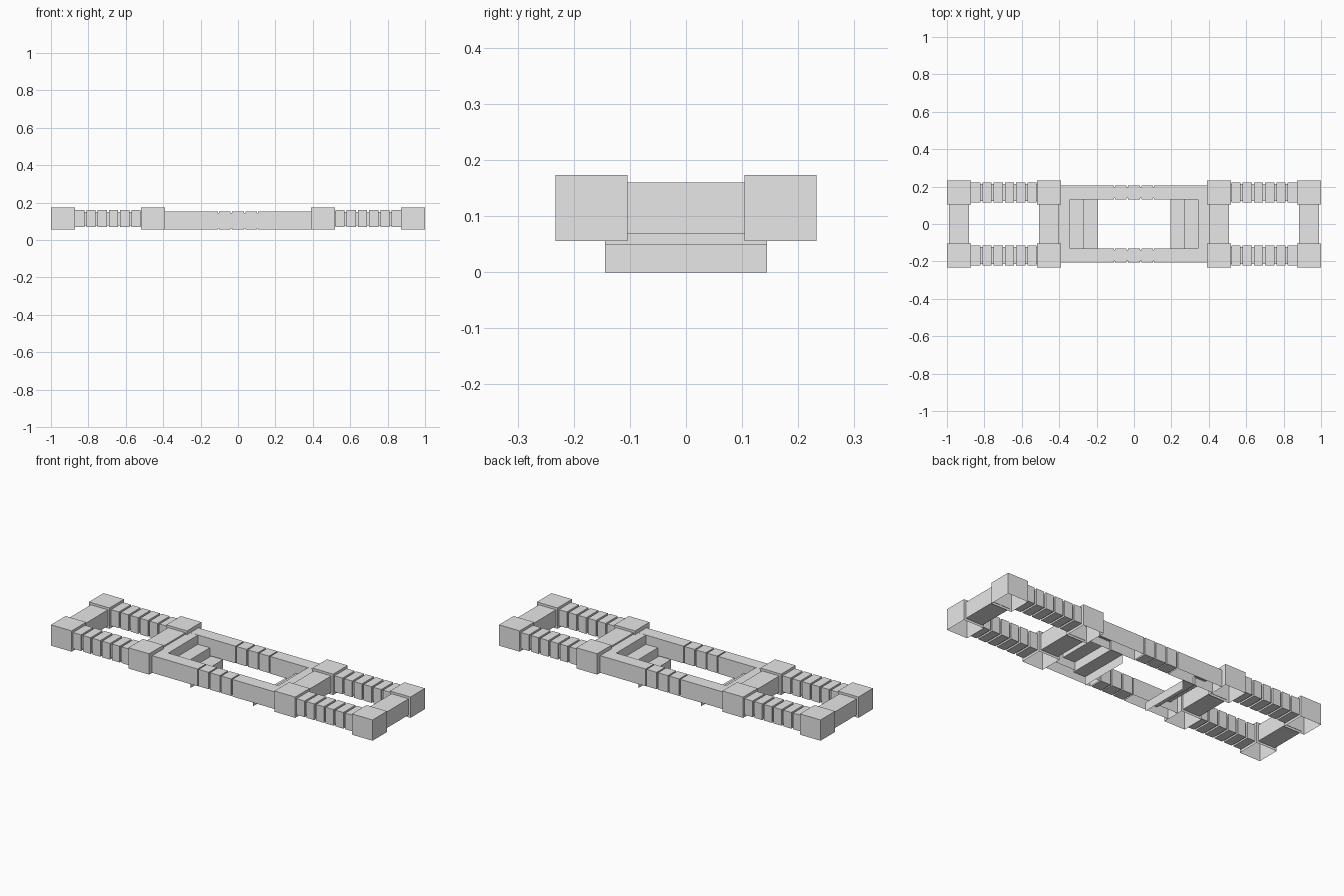
import bpy, bmesh

if "Cube" in bpy.data.objects:
    bpy.data.objects.remove(bpy.data.objects["Cube"])

grey = bpy.data.materials.new("light_grey")
grey.diffuse_color = (0.8, 0.8, 0.8, 1)
grey.use_nodes = True
grey.node_tree.nodes["Principled BSDF"].inputs["Base Color"].default_value = grey.diffuse_color


def finish(name, bm):
    me = bpy.data.meshes.new(name)
    bm.to_mesh(me)
    bm.free()
    me.materials.append(grey)
    ob = bpy.data.objects.new(name, me)
    bpy.context.collection.objects.link(ob)


def box(name, x, y, z, open_bottom=False):
    """Box from (min, max) pairs; optionally hollow from below."""
    bm = bmesh.new()
    bmesh.ops.create_cube(bm, size=1)
    for v in bm.verts:
        v.co = [r[0] + (c + 0.5) * (r[1] - r[0]) for c, r in zip(v.co, (x, y, z))]
    bm.normal_update()
    if open_bottom:
        down = [f for f in bm.faces if f.normal.z < -0.9]
        bmesh.ops.delete(bm, geom=down, context='FACES_ONLY')
    finish(name, bm)


def span(s, a, b):
    """Range mirrored to side s."""
    return tuple(sorted((s * a, s * b)))


for sx in (-1, 1):
    for sy in (-1, 1):
        # Corner and inner posts, open underneath
        for name, a, b in (("end_block", 0.872, 1.0), ("inner_block", 0.39, 0.519)):
            box(name, span(sx, a, b), span(sy, 0.104, 0.233), (0.056, 0.173), True)
        # Ribbed wall between posts: slim core and six ribs
        box("rib_core", span(sx, 0.519, 0.872), span(sy, 0.124, 0.213), (0.078, 0.151))
        for i in range(6):
            a = 0.5205 + i * 0.0602
            box("wall_rib", span(sx, a, a + 0.049), span(sy, 0.115, 0.222), (0.069, 0.16))
        # Plain outer length of the middle wall, open underneath
        box("middle_wall", span(sx, 0.108, 0.392), span(sy, 0.132, 0.205), (0.0555, 0.152), True)

    # Cross walls joining the posts
    box("end_cross_wall", span(sx, 0.882, 0.988), (-0.106, 0.106), (0.069, 0.16))
    box("inner_cross_wall", span(sx, 0.40, 0.507), (-0.106, 0.106), (0.069, 0.16))

    # Folded sheet of steps descending towards the middle
    profile = [(0.402, 0.1515), (0.342, 0.1515), (0.342, 0.1), (0.268, 0.1),
               (0.268, 0.049), (0.194, 0.049), (0.194, 0.0)]
    bm = bmesh.new()
    rows = [[bm.verts.new((sx * x, y, z)) for y in (-0.144, 0.144)] for x, z in profile]
    for p, q in zip(rows, rows[1:]):
        f = [p[0], p[1], q[1], q[0]]
        bm.faces.new(f if sx > 0 else f[::-1])
    bm.normal_update()
    # Treads must face up
    if rows[0][0].link_faces[0].normal.z < 0:
        bmesh.ops.reverse_faces(bm, faces=bm.faces[:])
    finish("steps", bm)

# Ribbed centre of each middle wall
for sy in (-1, 1):
    box("middle_core", (-0.108, 0.108), span(sy, 0.138, 0.199), (0.063, 0.146))
    for i in (-1, 0, 1):
        box("middle_rib", (i * 0.07 - 0.031, i * 0.07 + 0.031),
            span(sy, 0.132, 0.205), (0.057, 0.152))
